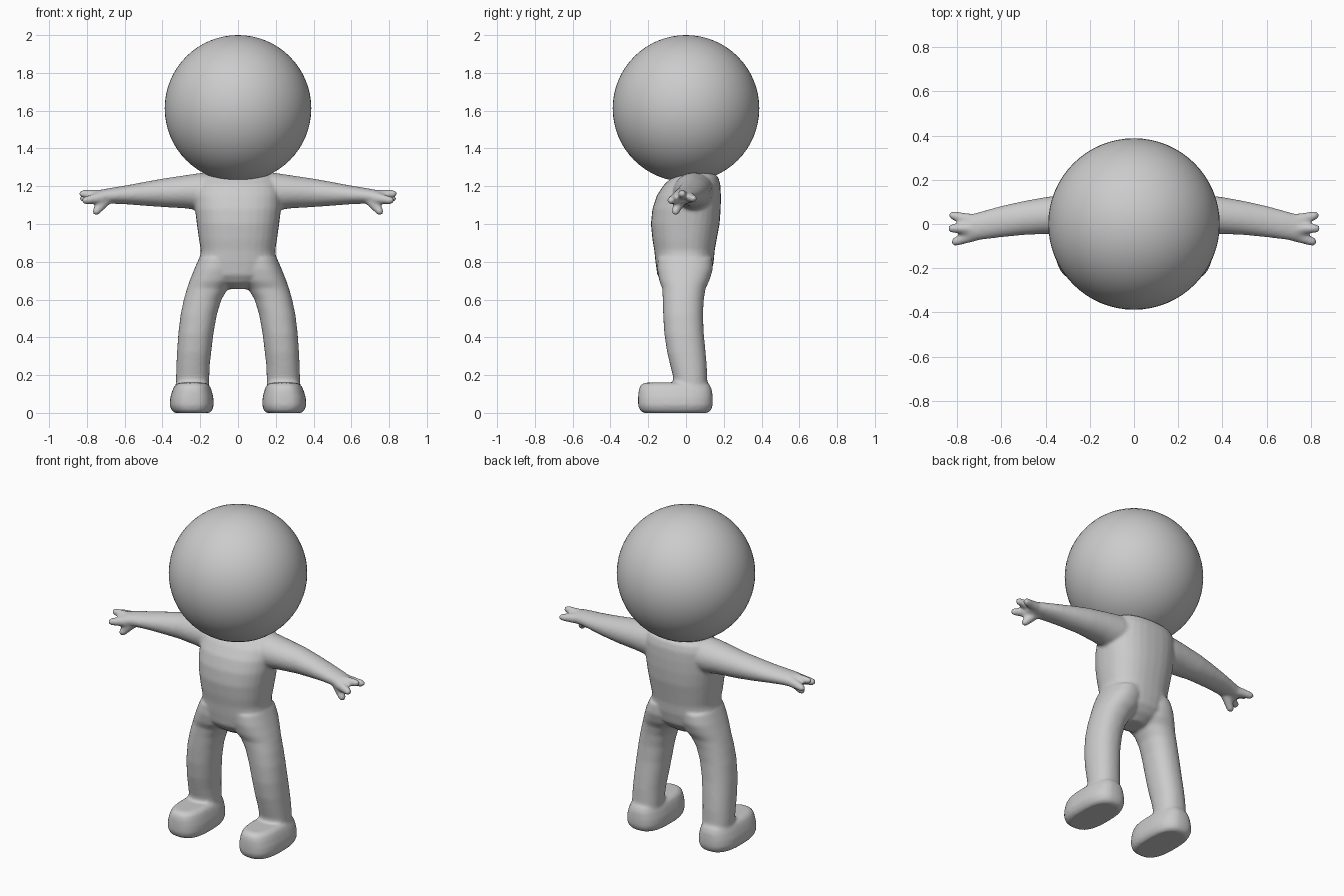
import bpy, bmesh
from math import cos, sin, tau, copysign
from mathutils import Vector, Matrix

N = 32


def loft(bm, axis, sections, power=1.0, side=1):
    """Stack rounded sections (t, a0, a1, b0, b1); axis z: a=x b=y, axis x: a=y b=z."""
    rings = []
    for t, a0, a1, b0, b1 in sections:
        ring = []
        for i in range(N):
            c, s = cos(tau * i / N), sin(tau * i / N)
            c, s = copysign(abs(c) ** power, c), copysign(abs(s) ** power, s)
            a = (a0 + a1) / 2 + (a1 - a0) / 2 * c
            b = (b0 + b1) / 2 + (b1 - b0) / 2 * s
            p = (a, b, t) if axis == 'z' else (t, a, b)
            ring.append(bm.verts.new((p[0] * side, p[1], p[2])))
        rings.append(ring)
    for lo, hi in zip(rings, rings[1:]):
        for i in range(N):
            j = (i + 1) % N
            bm.faces.new((lo[i], lo[j], hi[j], hi[i]))
    bm.faces.new(rings[0][::-1])
    bm.faces.new(rings[-1])


def finger(bm, p, q, r0, r1, side):
    """Tapered round finger made of closely spaced balls."""
    p, q = Vector(p), Vector(q)
    for i in range(9):
        c = p.lerp(q, i / 8)
        c.x *= side
        bmesh.ops.create_icosphere(bm, subdivisions=2, radius=r0 + (r1 - r0) * i / 8,
                                   matrix=Matrix.Translation(c))


# Head
bpy.ops.mesh.primitive_uv_sphere_add(segments=64, ring_count=32, radius=0.388,
                                     location=(0, 0, 1.612))
head = bpy.context.object
head.name = "head"
bpy.ops.object.shade_smooth()

bm = bmesh.new()

# Torso
loft(bm, 'z', [
    (0.655, -0.06, 0.06, -0.07, 0.05),
    (0.69, -0.13, 0.13, -0.125, 0.10),
    (0.73, -0.18, 0.18, -0.152, 0.132),
    (0.80, -0.205, 0.205, -0.162, 0.147),
    (0.86, -0.197, 0.197, -0.168, 0.152),
    (0.92, -0.207, 0.207, -0.178, 0.163),
    (1.00, -0.218, 0.218, -0.186, 0.178),
    (1.08, -0.228, 0.228, -0.178, 0.184),
    (1.15, -0.23, 0.23, -0.155, 0.185),
    (1.21, -0.225, 0.225, -0.115, 0.182),
    (1.25, -0.20, 0.20, -0.07, 0.17),
    (1.272, -0.16, 0.16, -0.02, 0.14)], 0.85)

for side in (1, -1):
    # Leg
    loft(bm, 'z', [
        (0.08, 0.155, 0.328, -0.065, 0.118),
        (0.19, 0.152, 0.328, -0.068, 0.112),
        (0.25, 0.150, 0.326, -0.083, 0.110),
        (0.32, 0.142, 0.323, -0.100, 0.104),
        (0.42, 0.130, 0.316, -0.115, 0.094),
        (0.52, 0.112, 0.304, -0.121, 0.090),
        (0.60, 0.088, 0.287, -0.123, 0.094),
        (0.66, 0.052, 0.270, -0.126, 0.104),
        (0.70, 0.015, 0.256, -0.142, 0.124),
        (0.76, 0.005, 0.232, -0.152, 0.142),
        (0.82, 0.00, 0.206, -0.150, 0.140)], 0.9, side)
    # Shoe
    loft(bm, 'z', [
        (0.000, 0.150, 0.335, -0.225, 0.115),
        (0.012, 0.137, 0.350, -0.243, 0.132),
        (0.04, 0.128, 0.362, -0.254, 0.142),
        (0.08, 0.130, 0.359, -0.254, 0.142),
        (0.12, 0.140, 0.347, -0.251, 0.138),
        (0.145, 0.150, 0.335, -0.242, 0.128),
        (0.160, 0.170, 0.315, -0.220, 0.115)], 0.75, side)
    # Arm and palm
    loft(bm, 'x', [
        (0.08, -0.05, 0.15, 1.07, 1.272),
        (0.20, -0.068, 0.145, 1.072, 1.27),
        (0.28, -0.060, 0.137, 1.083, 1.258),
        (0.40, -0.045, 0.122, 1.09, 1.240),
        (0.50, -0.050, 0.104, 1.097, 1.222),
        (0.60, -0.060, 0.082, 1.105, 1.203),
        (0.68, -0.070, 0.060, 1.108, 1.190),
        (0.735, -0.078, 0.045, 1.105, 1.180),
        (0.765, -0.070, 0.030, 1.112, 1.168)], 1.0, side)
    # Fingers and thumb
    finger(bm, (0.73, 0.015, 1.142), (0.818, 0.038, 1.135), 0.032, 0.021, side)
    finger(bm, (0.73, -0.02, 1.150), (0.822, -0.020, 1.160), 0.032, 0.021, side)
    finger(bm, (0.73, -0.05, 1.138), (0.808, -0.080, 1.125), 0.032, 0.021, side)
    finger(bm, (0.70, -0.03, 1.130), (0.750, -0.055, 1.067), 0.034, 0.022, side)

bmesh.ops.recalc_face_normals(bm, faces=bm.faces)
mesh = bpy.data.meshes.new("body")
bm.to_mesh(mesh)
bm.free()
body = bpy.data.objects.new("body", mesh)
bpy.context.collection.objects.link(body)

# Blend the limbs into one smooth skin
remesh = body.modifiers.new("fuse", 'REMESH')
remesh.mode = 'VOXEL'
remesh.voxel_size = 0.009
remesh.use_smooth_shade = True
smooth = body.modifiers.new("soften", 'SMOOTH')
smooth.factor = 0.5
smooth.iterations = 7
